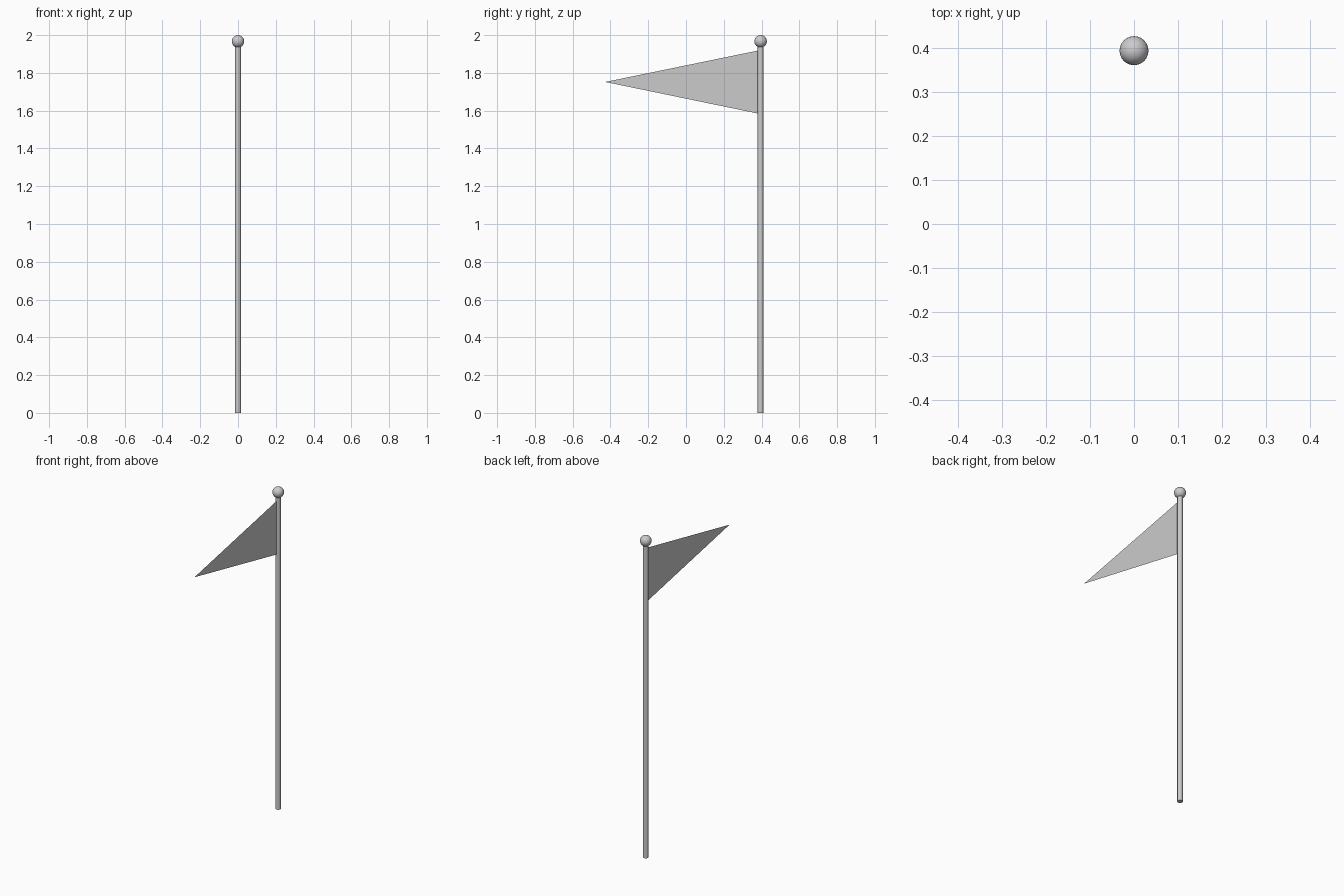
import bpy

if "Cube" in bpy.data.objects:
    bpy.data.objects.remove(bpy.data.objects["Cube"])

POLE_Y = 0.395
POLE_R = 0.0155
BALL_R = 0.033
POLE_H = 1.95

# Pole
bpy.ops.mesh.primitive_cylinder_add(vertices=16, radius=POLE_R, depth=POLE_H,
                                    location=(0, POLE_Y, POLE_H / 2))
pole = bpy.context.object
pole.name = "pole"
bpy.ops.object.shade_smooth_by_angle()

# Round finial on top of the pole
bpy.ops.mesh.primitive_uv_sphere_add(segments=24, ring_count=16, radius=BALL_R,
                                     location=(0, POLE_Y, 2 - BALL_R))
ball = bpy.context.object
ball.name = "finial_ball"
bpy.ops.object.shade_smooth_by_angle()

# Thin triangular pennant, hoisted on the front of the pole
hoist_y = POLE_Y - POLE_R + 0.001
mesh = bpy.data.meshes.new("pennant")
mesh.from_pydata([(0, hoist_y, 1.585), (0, hoist_y, 1.918), (0, -0.428, 1.752)],
                 [], [(0, 1, 2)])
pennant = bpy.data.objects.new("pennant", mesh)
bpy.context.collection.objects.link(pennant)
